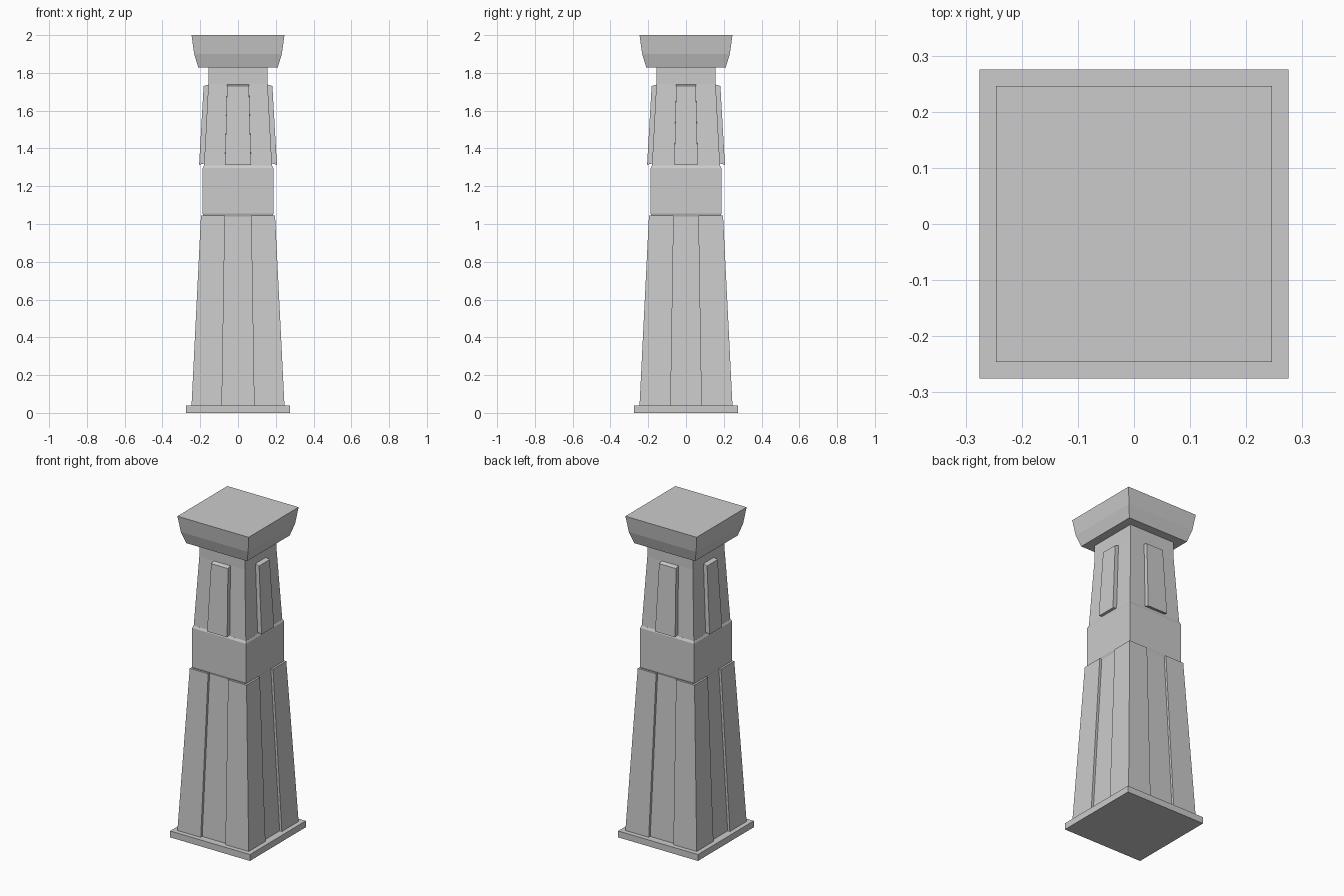
import bpy
import bmesh
from math import pi
from mathutils import Matrix

if "Cube" in bpy.data.objects:
    bpy.data.objects.remove(bpy.data.objects["Cube"])


def loft(name, rings):
    """Closed solid through a stack of matching point rings."""
    bm = bmesh.new()
    loops = [[bm.verts.new(p) for p in ring] for ring in rings]
    n = len(loops[0])
    for a, b in zip(loops, loops[1:]):
        for i in range(n):
            j = (i + 1) % n
            bm.faces.new((a[i], a[j], b[j], b[i]))
    bm.faces.new(loops[0][::-1])
    bm.faces.new(loops[-1])
    bmesh.ops.recalc_face_normals(bm, faces=bm.faces)
    mesh = bpy.data.meshes.new(name)
    bm.to_mesh(mesh)
    bm.free()
    obj = bpy.data.objects.new(name, mesh)
    bpy.context.collection.objects.link(obj)
    return obj


def square(h, z):
    return [(-h, -h, z), (h, -h, z), (h, h, z), (-h, h, z)]


def square_stack(name, profile):
    return loft(name, [square(h, z) for h, z in profile])


def grooved_square(h, z, front_w, side_w, depth):
    """Square section with a shallow notch in the middle of each side."""
    pts = []
    for k in range(4):
        w = side_w if k % 2 else front_w
        side = [(-h, -h), (-w, -h), (-w, depth - h), (w, depth - h), (w, -h)]
        for x, y in side:
            for _ in range(k):
                x, y = -y, x
            pts.append((x, y, z))
    return pts


# Plinth
square_stack("plinth", [(0.275, 0), (0.275, 0.04)])

# Tapered lower shaft with a recessed channel on every side
loft("lower_shaft", [grooved_square(0.246, 0.04, 0.085, 0.081, 0.015),
                     grooved_square(0.196, 1.045, 0.069, 0.065, 0.015)])

# Middle band with chamfered rims
square_stack("middle_band", [(0.179, 1.033), (0.187, 1.055),
                             (0.187, 1.297), (0.180, 1.31)])

# Upper shaft and straight neck
square_stack("upper_shaft", [(0.180, 1.305), (0.157, 1.74), (0.157, 1.83)])

# Flared cap
square_stack("cap", [(0.210, 1.828), (0.232, 1.90), (0.246, 2.0)])

# Raised panels on the four sides of the upper shaft
for k, side in enumerate(("front", "right", "back", "left")):
    s = 0.9 if k % 2 else 1.0
    lo, hi = 0.069 * s, 0.058 * s
    bottom = [(-lo, -0.206, 1.313), (lo, -0.206, 1.313),
              (lo, -0.165, 1.325), (-lo, -0.165, 1.325)]
    top = [(-hi, -0.182, 1.73), (hi, -0.182, 1.73),
           (hi, -0.145, 1.742), (-hi, -0.145, 1.742)]
    panel = loft(side + "_panel", [bottom, top])
    panel.data.transform(Matrix.Rotation(k * pi / 2, 4, "Z"))
